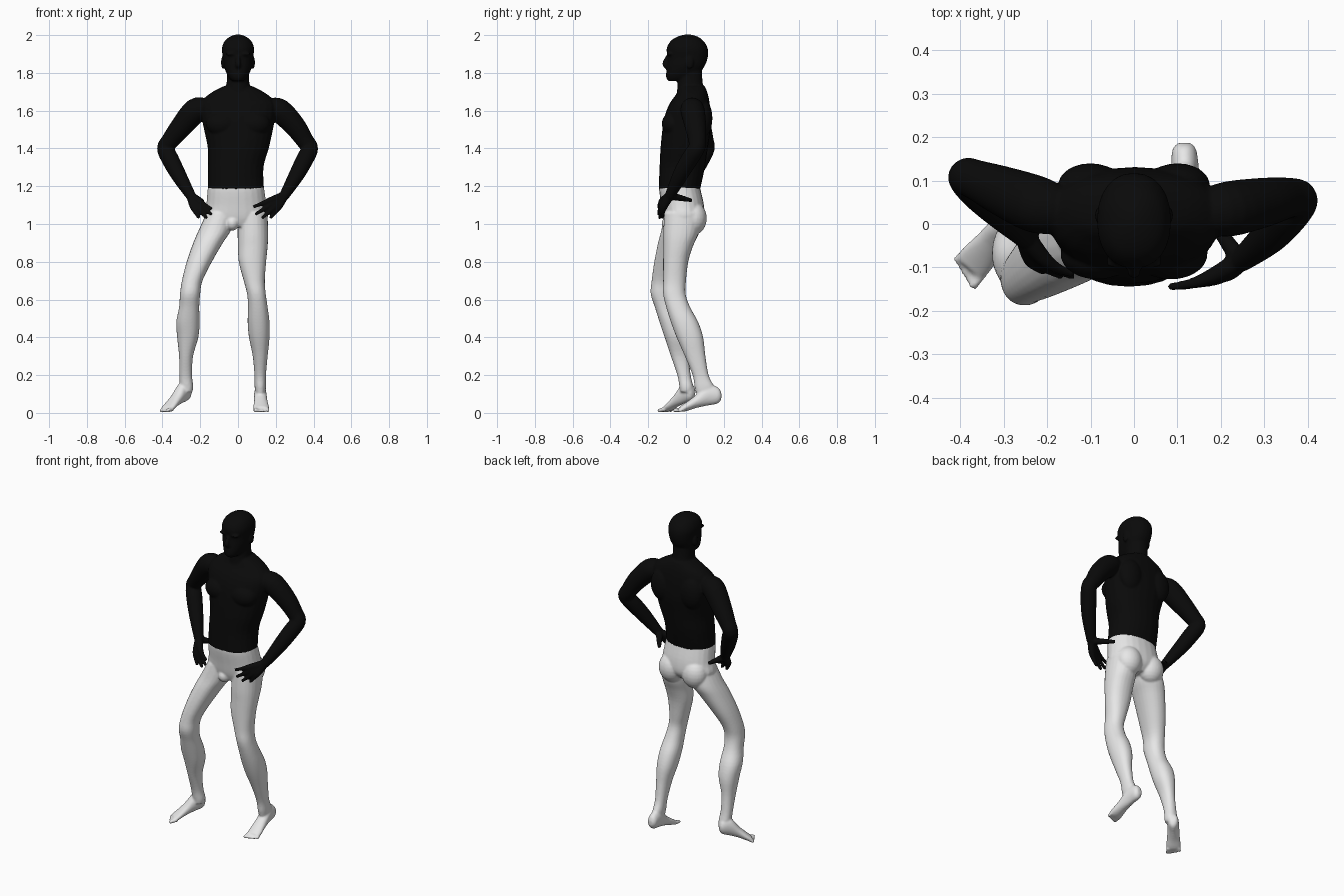
import bpy, bmesh, math
from mathutils import Vector

cube = bpy.data.objects.get("Cube")
if cube:
    bpy.data.objects.remove(cube)

SIDES = 24


def material(name, value):
    mat = bpy.data.materials.new(name)
    mat.use_nodes = True
    colour = (value, value, value, 1)
    mat.diffuse_color = colour
    shader = next(n for n in mat.node_tree.nodes if n.type == 'BSDF_PRINCIPLED')
    shader.inputs["Base Color"].default_value = colour
    return mat


def smooth_rows(rows, steps=4):
    """Catmull-Rom interpolation through rows of numbers."""
    out = []
    last = len(rows) - 1
    for i in range(last):
        a, b, c, d = (rows[max(0, min(last, i + k))] for k in (-1, 0, 1, 2))
        for s in range(steps):
            t = s / steps
            out.append([q + t * (r - p) / 2
                        + t * t * (2 * p - 5 * q + 4 * r - w) / 2
                        + t ** 3 * (3 * q - p - 3 * r + w) / 2
                        for p, q, r, w in zip(a, b, c, d)])
    return out + [list(rows[-1])]


def ring(bm, centre, u, v, power=1):
    verts = []
    for i in range(SIDES):
        angle = math.tau * i / SIDES
        c, s = math.cos(angle), math.sin(angle)
        c = math.copysign(abs(c) ** power, c)
        s = math.copysign(abs(s) ** power, s)
        verts.append(bm.verts.new(centre + u * c + v * s))
    return verts


def skin(bm, rings):
    for a, b in zip(rings, rings[1:]):
        for i in range(SIDES):
            j = (i + 1) % SIDES
            bm.faces.new((a[i], a[j], b[j], b[i]))
    bm.faces.new(rings[0][::-1])
    bm.faces.new(rings[-1])


def stack(bm, rows):
    """Level sections, each given as z, x min, x max, y min, y max."""
    skin(bm, [ring(bm, Vector(((x0 + x1) / 2, (y0 + y1) / 2, z)),
                   Vector(((x1 - x0) / 2, 0, 0)), Vector((0, (y1 - y0) / 2, 0)), 0.9)
              for z, x0, x1, y0, y1 in smooth_rows(rows)])


def limb(bm, rows):
    """Round sections across a path of x, y, z, radius."""
    rows = smooth_rows(rows)
    pts = [Vector(r[:3]) for r in rows]
    rings = []
    for i, p in enumerate(pts):
        along = (pts[min(i + 1, len(pts) - 1)] - pts[max(i - 1, 0)]).normalized()
        u = along.cross(Vector((0.3, 1, 0.1))).normalized()
        rings.append(ring(bm, p, u * rows[i][3], along.cross(u) * rows[i][3]))
    skin(bm, rings)


def ball(bm, centre, size):
    made = bmesh.ops.create_uvsphere(bm, u_segments=SIDES, v_segments=12, radius=1)
    for v in made["verts"]:
        v.co = Vector(centre) + Vector(size) * v.co


def hand(bm, wrist, tips, thumb):
    """Palm bones and fingers fanned from the wrist, with a thumb to the back."""
    wrist = Vector(wrist)
    out = Vector((math.copysign(0.012, wrist.x), -0.008, 0.006))
    for tip in map(Vector, tips):
        knuckle = wrist.lerp(tip, 0.5) + out
        middle = wrist.lerp(tip, 0.78) + out * 0.8
        limb(bm, [(*wrist, 0.024), (*knuckle, 0.018), (*middle, 0.0115), (*tip, 0.009)])
    thumb = Vector(thumb)
    limb(bm, [(*wrist, 0.022), (*wrist.lerp(thumb, 0.55), 0.016), (*thumb, 0.01)])


def foot(bm, heel, toe, lift, inner):
    """Sections from heel to ball, then five toes; inner is the big toe side."""
    heel, toe = Vector((*heel, 0)), Vector((*toe, 0))
    side = (toe - heel).normalized().cross(Vector((0, 0, 1))) * inner
    rings = []
    for t, w, low, high in smooth_rows([
            (0, .014, .02, .05), (.07, .028, .0, .085), (.3, .033, .004, .115),
            (.55, .036, .006, .075), (.78, .042, 0, .045), (.9, .038, .004, .03)]):
        centre = heel.lerp(toe, t)
        centre.z = (low + high) / 2 + lift * (1 - t) ** 1.3
        rings.append(ring(bm, centre, side * w, Vector((0, 0, (high - low) / 2))))
    skin(bm, rings)
    for i in range(5):
        offset = side * (0.03 - 0.0155 * i)
        root = heel.lerp(toe, 0.82) + offset
        tip = heel.lerp(toe, 1.03 - 0.025 * i) + offset * 1.1
        r = 0.012 if i == 0 else 0.009
        limb(bm, [(root.x, root.y, 0.02, r), (tip.x, tip.y, r, r * 0.85)])


def finish(bm, name, mat):
    """Fuse the overlapping parts into one soft skin."""
    bmesh.ops.recalc_face_normals(bm, faces=bm.faces[:])
    mesh = bpy.data.meshes.new(name)
    bm.to_mesh(mesh)
    bm.free()
    mesh.materials.append(mat)
    obj = bpy.data.objects.new(name, mesh)
    bpy.context.collection.objects.link(obj)
    fuse = obj.modifiers.new("Fuse", 'REMESH')
    fuse.mode = 'VOXEL'
    fuse.voxel_size = 0.006
    fuse.use_smooth_shade = True
    soften = obj.modifiers.new("Soften", 'SMOOTH')
    soften.factor = 0.5
    soften.iterations = 4


black = material("black", 0.003)
pale = material("pale_grey", 0.8)

# Torso with chest and shoulder blades
body = bmesh.new()
stack(body, [(1.183, -.16, .138, -.145, .075), (1.3, -.16, .135, -.14, .1),
             (1.4, -.16, .163, -.135, .115), (1.5, -.18, .185, -.125, .13),
             (1.58, -.195, .2, -.11, .13), (1.64, -.195, .2, -.085, .125),
             (1.69, -.15, .15, -.05, .115), (1.73, -.075, .075, -.035, .1)])
for s in (-1, 1):
    ball(body, (s * .085, -.07, 1.53), (.085, .058, .065))
    ball(body, (s * .1, .09, 1.56), (.075, .05, .1))

# Neck
stack(body, [(1.62, -.085, .085, -.06, .12), (1.7, -.068, .068, -.048, .1),
             (1.75, -.06, .06, -.045, .088), (1.82, -.058, .058, -.04, .085)])

# Head, nose, brow and ears
stack(body, [(z, -w, w, y0, y1) for z, w, y0, y1 in (
    (1.757, .03, -.095, -.01), (1.78, .052, -.106, .05), (1.83, .073, -.102, .095),
    (1.88, .08, -.098, .115), (1.93, .085, -.102, .115), (1.97, .07, -.08, .092),
    (1.992, .042, -.045, .062), (2.003, .012, -.005, .025))])
limb(body, [(0, -.094, 1.89, .01), (0, -.112, 1.85, .014), (0, -.098, 1.83, .013)])
for s in (-1, 1):
    ball(body, (s * .035, -.088, 1.9), (.032, .015, .009))
    ball(body, (s * .08, .02, 1.855), (.01, .02, .034))

# Arms bent with hands on the hips
limb(body, [(-.17, .03, 1.61, .055), (-.225, .045, 1.6, .066), (-.3, .075, 1.515, .058),
            (-.36, .1, 1.44, .047), (-.385, .108, 1.4, .044), (-.36, .08, 1.345, .046),
            (-.315, .035, 1.26, .041), (-.25, -.03, 1.15, .027)])
limb(body, [(.17, .03, 1.61, .055), (.22, .035, 1.6, .064), (.3, .05, 1.52, .057),
            (.355, .06, 1.44, .047), (.38, .055, 1.4, .044), (.355, .02, 1.345, .046),
            (.31, -.03, 1.26, .041), (.245, -.085, 1.15, .027)])
hand(body, (-.25, -.03, 1.15),
     [(-.14, -.115, 1.08), (-.14, -.12, 1.05), (-.165, -.12, 1.03), (-.205, -.11, 1.03)],
     (-.185, .045, 1.12))
hand(body, (.245, -.085, 1.15),
     [(.08, -.145, 1.09), (.09, -.145, 1.05), (.125, -.14, 1.03), (.17, -.125, 1.03)],
     (.165, .03, 1.125))
finish(body, "upper_body", black)

# Pelvis and buttocks
hips = bmesh.new()
stack(hips, [(1.23, -.15, .128, -.13, .065), (1.19, -.16, .138, -.143, .075),
             (1.1, -.168, .15, -.13, .095), (1.03, -.18, .157, -.118, .095),
             (.985, -.12, .1, -.1, .06)])
for x in (-.09, .07):
    ball(hips, (x, .04, 1.03), (.078, .07, .088))
ball(hips, (-.03, -.088, 1.005), (.035, .04, .04))

# Right leg, stepping out to the side
stack(hips, [(1.06, -.165, -.01, -.115, .08), (.97, -.207, -.035, -.13, .075),
             (.9, -.237, -.08, -.148, .045), (.8, -.272, -.138, -.168, .0),
             (.7, -.297, -.188, -.182, -.045), (.63, -.307, -.2, -.187, -.06),
             (.56, -.312, -.205, -.165, -.045), (.48, -.327, -.203, -.14, -.005),
             (.4, -.322, -.21, -.113, .015), (.3, -.312, -.238, -.08, .015),
             (.2, -.31, -.243, -.046, .025), (.14, -.308, -.237, -.035, .038),
             (.11, -.3, -.242, -.03, .035)])
foot(hips, (-.258, .04), (-.395, -.12), .075, 1 * -1)

# Left leg, standing with the heel behind
stack(hips, [(1.06, .0, .156, -.115, .09), (.95, -.002, .16, -.12, .065),
             (.88, .0, .157, -.12, .036), (.8, .004, .149, -.121, .012),
             (.7, .03, .142, -.121, .0), (.63, .048, .147, -.121, -.002),
             (.56, .053, .157, -.105, .022), (.48, .051, .167, -.08, .065),
             (.4, .058, .167, -.05, .091), (.3, .078, .157, -.006, .103),
             (.2, .087, .148, .035, .12), (.14, .088, .148, .045, .148),
             (.1, .092, .145, .055, .155)])
foot(hips, (.115, .187), (.125, -.058), .055, 1)
finish(hips, "legs_and_hips", pale)
